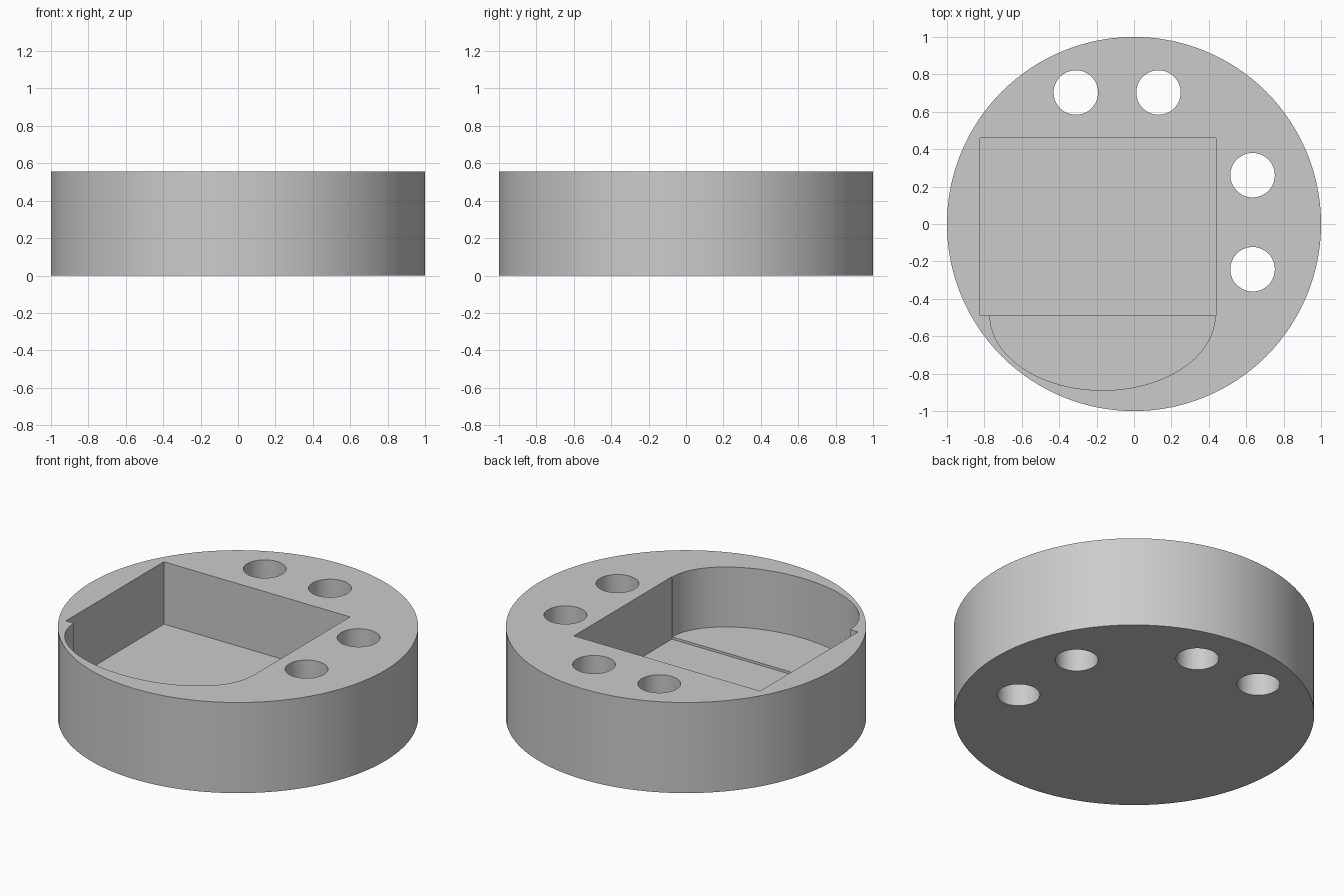
import bpy
import math

cube = bpy.data.objects.get("Cube")
if cube:
    bpy.data.objects.remove(cube, do_unlink=True)

HEIGHT = 0.555
POCKET_FLOOR = 0.173
BAY_FLOOR = 0.188

grey = bpy.data.materials.new("plain grey")
grey.use_nodes = True
colour = (0.6, 0.6, 0.6, 1)
grey.diffuse_color = colour
grey.node_tree.nodes["Principled BSDF"].inputs["Base Color"].default_value = colour


def cylinder(name, x, y, rx, ry, bottom, top, sides):
    bpy.ops.mesh.primitive_cylinder_add(vertices=sides, radius=1, depth=1,
                                        location=(x, y, (bottom + top) / 2))
    obj = bpy.context.object
    obj.name = name
    obj.scale = (rx, ry, top - bottom)
    bpy.ops.object.transform_apply(location=False, rotation=False, scale=True)
    obj.data.materials.append(grey)
    return obj


def box(name, x0, x1, y0, y1, bottom, top):
    bpy.ops.mesh.primitive_cube_add(
        size=1, location=((x0 + x1) / 2, (y0 + y1) / 2, (bottom + top) / 2))
    obj = bpy.context.object
    obj.name = name
    obj.scale = (x1 - x0, y1 - y0, top - bottom)
    bpy.ops.object.transform_apply(location=False, rotation=False, scale=True)
    obj.data.materials.append(grey)
    return obj


def cut(target, cutter):
    mod = target.modifiers.new("cut", 'BOOLEAN')
    mod.operation = 'DIFFERENCE'
    mod.solver = 'EXACT'
    mod.object = cutter
    bpy.context.view_layer.objects.active = target
    bpy.ops.object.modifier_apply(modifier=mod.name)
    bpy.data.objects.remove(cutter, do_unlink=True)


# Round body
body = cylinder("round_body", 0, 0, 1, 1, 0, HEIGHT, 128)

# Rectangular pocket, then the slightly shallower rounded bay in front of it
cut(body, box("pocket_cutter", -0.824, 0.438, -0.488, 0.459, POCKET_FLOOR, 0.8))
cut(body, cylinder("bay_cutter", -0.168, -0.488, 0.602, 0.401, BAY_FLOOR, 0.8, 96))

# Four through holes
for x, y in [(-0.311, 0.703), (0.131, 0.703), (0.634, 0.261), (0.634, -0.242)]:
    cut(body, cylinder("hole_cutter", x, y, 0.119, 0.119, -0.2, 0.8, 48))

# Smooth round walls with crisp rims
bpy.ops.object.select_all(action='DESELECT')
body.select_set(True)
bpy.context.view_layer.objects.active = body
bpy.ops.object.shade_smooth_by_angle(angle=math.radians(30))
